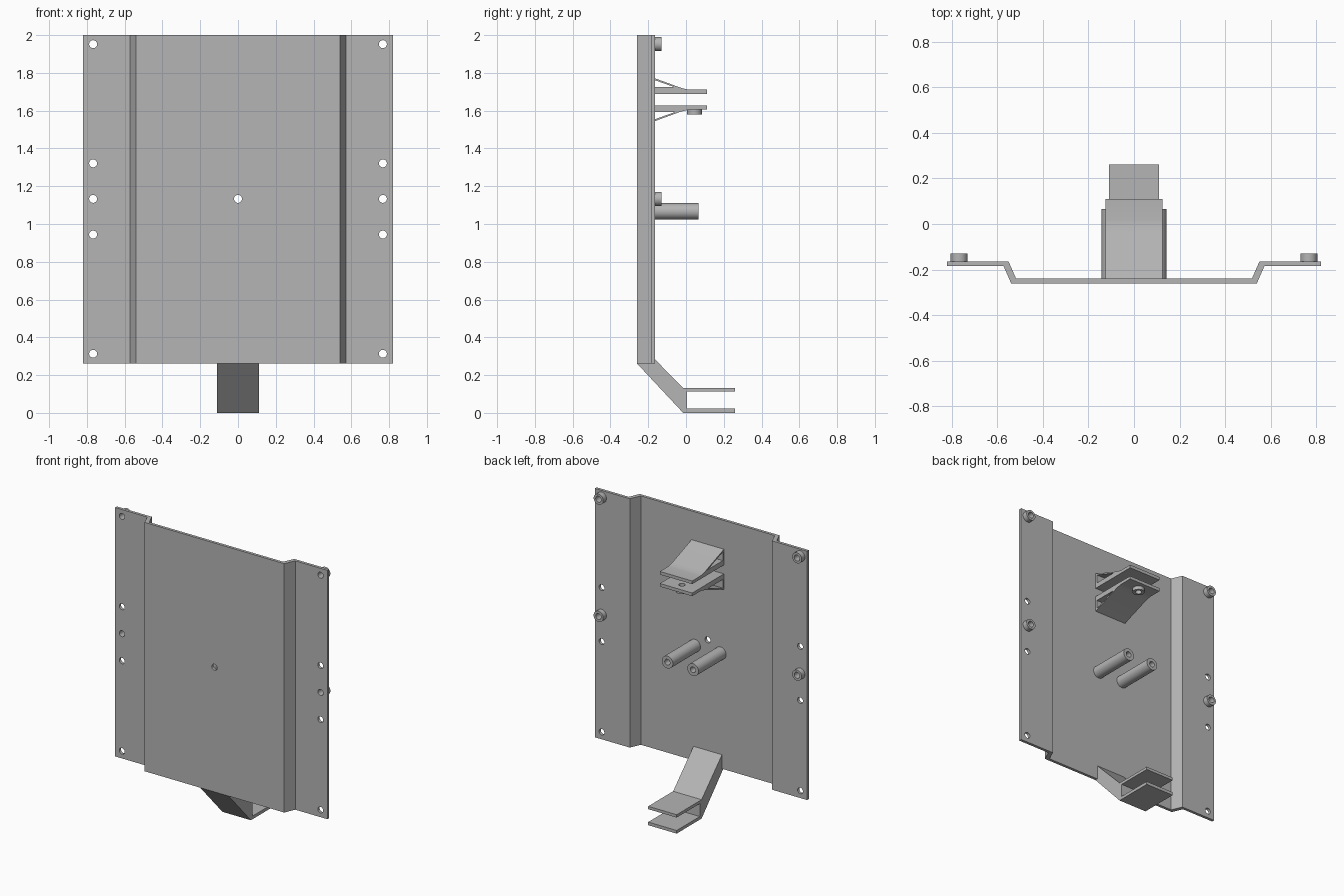
import bpy, bmesh, math
from mathutils import Vector

cube = bpy.data.objects.get("Cube")
if cube:
    bpy.data.objects.remove(cube, do_unlink=True)

steel = bpy.data.materials.new("steel_grey")
steel.use_nodes = True
GREY = (0.46, 0.46, 0.46, 1)
steel.diffuse_color = GREY
steel.node_tree.nodes["Principled BSDF"].inputs["Base Color"].default_value = GREY


def finish(name, bm):
    """Turn a bmesh into a named grey object."""
    bmesh.ops.recalc_face_normals(bm, faces=bm.faces)
    mesh = bpy.data.meshes.new(name)
    bm.to_mesh(mesh)
    bm.free()
    mesh.materials.append(steel)
    obj = bpy.data.objects.new(name, mesh)
    bpy.context.collection.objects.link(obj)
    return obj


def select(obj):
    bpy.ops.object.select_all(action='DESELECT')
    obj.select_set(True)
    bpy.context.view_layer.objects.active = obj


def smooth(obj):
    select(obj)
    bpy.ops.object.shade_smooth_by_angle(angle=math.radians(30))


def prism(name, points, depth):
    """Extrude a closed outline of 3D points along depth."""
    bm = bmesh.new()
    face = bm.faces.new([bm.verts.new(p) for p in points])
    new = bmesh.ops.extrude_face_region(bm, geom=[face])["geom"]
    verts = [v for v in new if isinstance(v, bmesh.types.BMVert)]
    bmesh.ops.translate(bm, verts=verts, vec=depth)
    return finish(name, bm)


def side_prism(name, outline, half_width):
    """Extrude a (y, z) outline symmetrically across x."""
    return prism(name, [(-half_width, y, z) for y, z in outline],
                 (2 * half_width, 0, 0))


def circle(center, axis, r, n=32):
    """Points of a circle around the y or z axis."""
    pts = []
    for i in range(n):
        a = 2 * math.pi * i / n
        u, v = r * math.cos(a), r * math.sin(a)
        pts.append(Vector(center) + Vector((u, 0, v) if axis == 'y' else (u, v, 0)))
    return pts


def along(axis, length):
    return Vector((0, length, 0) if axis == 'y' else (0, 0, length))


def tube(name, center, axis, length, r_out, r_in):
    """Hollow cylinder from center along axis."""
    bm = bmesh.new()
    end = Vector(center) + along(axis, length)
    rings = [[bm.verts.new(p) for p in circle(c, axis, r)]
             for c, r in ((center, r_out), (end, r_out), (end, r_in), (center, r_in))]
    for k, a in enumerate(rings):
        b = rings[(k + 1) % 4]
        for i in range(len(a)):
            j = (i + 1) % len(a)
            bm.faces.new((a[i], a[j], b[j], b[i]))
    smooth(finish(name, bm))


def cut(obj, cutter):
    """Subtract cutter from obj and remove it."""
    mod = obj.modifiers.new("cut", 'BOOLEAN')
    mod.operation = 'DIFFERENCE'
    mod.solver = 'EXACT'
    mod.object = cutter
    select(obj)
    bpy.ops.object.modifier_apply(modifier=mod.name)
    bpy.data.objects.remove(cutter, do_unlink=True)


def drill(obj, center, axis, length, r):
    cut(obj, prism("drill", circle(center, axis, r), along(axis, length)))


HOLE = 0.021
BASE, TOP = 0.262, 2.0
BACK = -0.24          # rear surface of the recessed panel
FLANGE = -0.165       # rear surface of the side flanges
HOLE_X = 0.767

# Folded mounting plate with a recessed centre panel
half_rear = [(0.53, BACK), (0.563, FLANGE), (0.82, FLANGE)]
half_front = [(0.82, -0.185), (0.55, -0.185), (0.517 + 0.022, -0.26)]
half_front[1] = (0.572, -0.185)
half_rear[0], half_rear[1] = (0.517, BACK), (0.55, FLANGE)
right_half = half_rear + half_front
outline = right_half + [(-x, y) for x, y in reversed(right_half)]
plate = prism("mounting_plate", [(x, y, BASE) for x, y in outline], (0, 0, TOP - BASE))
for x in (-HOLE_X, HOLE_X):
    for z in (1.952, 1.321, 1.133, 0.944, 0.313):
        drill(plate, (x, -0.3, z), 'y', 0.2, HOLE)
drill(plate, (0, -0.3, 1.133), 'y', 0.2, HOLE)
smooth(plate)

# Bushes behind the flange holes
for side, x in (("right", -HOLE_X), ("left", HOLE_X)):
    for level, z in (("upper", 1.952), ("middle", 1.133)):
        tube(f"{level}_{side}_bush", (x, FLANGE, z), 'y', 0.036, 0.037, HOLE)

# Pair of standoff posts
for side, x in (("right", -0.099), ("left", 0.099)):
    tube(f"{side}_standoff", (x, BACK, 1.067), 'y', 0.305, 0.043, 0.02)

# Clevis: two mirrored lugs with hollow triangular gussets
MID = 1.658
lug = [(BACK, 0.031), (0.11, 0.031), (0.11, 0.053), (0.02, 0.053),
       (0, 0.056), (-0.03, 0.064), (BACK, 0.141)]
window = [(-0.228, 0.066), (-0.06, 0.066), (-0.228, 0.126)]
for name, s in (("upper_clevis_lug", 1), ("lower_clevis_lug", -1)):
    obj = side_prism(name, [(y, MID + s * z) for y, z in lug], 0.125)
    cut(obj, side_prism("window", [(y, MID + s * z) for y, z in window], 0.2))
    if s < 0:
        drill(obj, (0, 0.045, 1.57), 'z', 0.08, HOLE)
    smooth(obj)
tube("clevis_boss", (0, 0.045, 1.58), 'z', 0.026, 0.039, HOLE)

# Angled lower arm ending in a two-pronged fork
side_prism("forked_arm", [
    (-0.26, BASE), (-0.015, 0), (0.26, 0), (0.26, 0.022), (0.005, 0.022),
    (0.005, 0.112), (0.26, 0.112), (0.26, 0.132), (-0.015, 0.132),
    (BACK, 0.36), (BACK, BASE)], 0.11)
